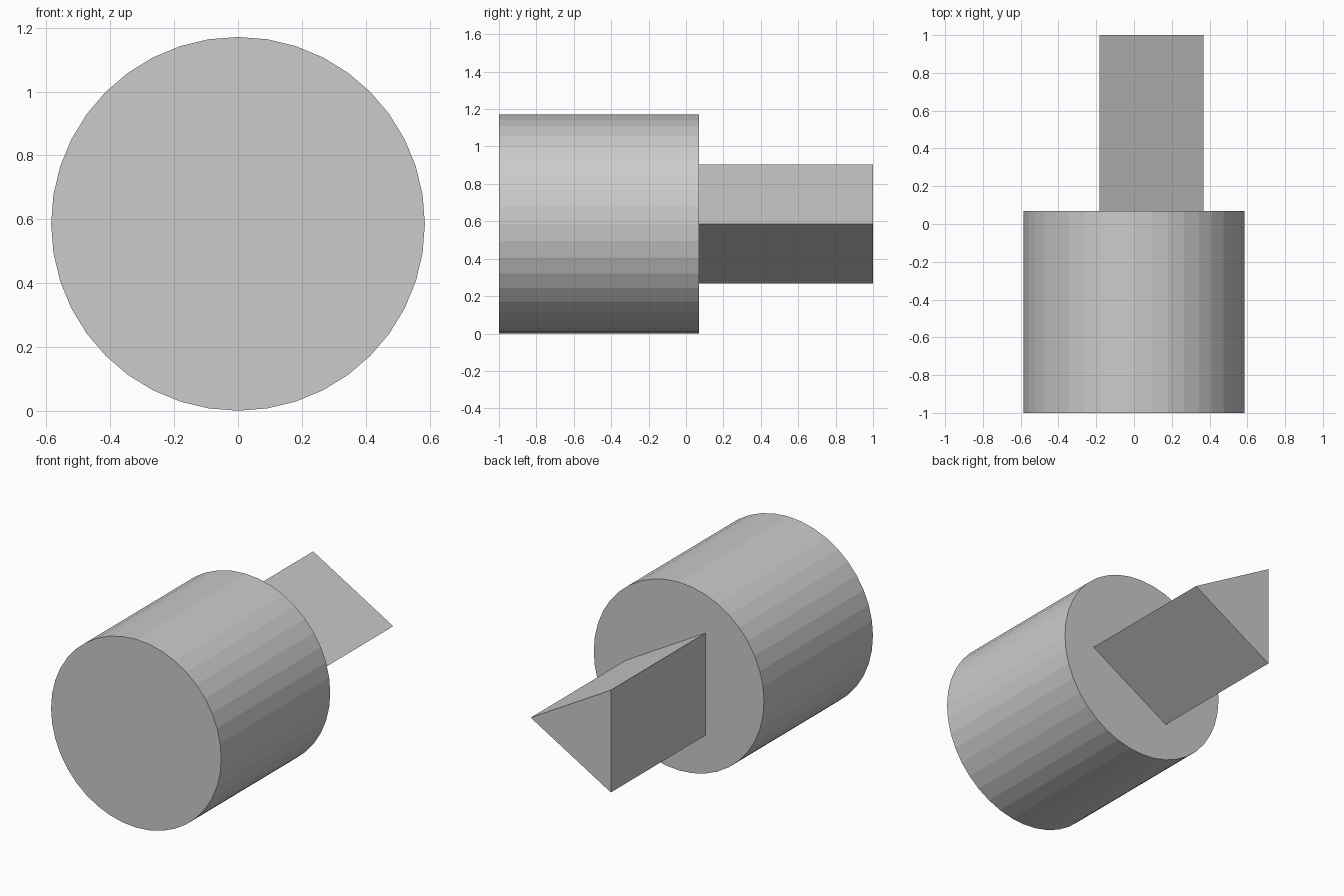
import bpy
import math

cube = bpy.data.objects.get("Cube")
if cube:
    bpy.data.objects.remove(cube, do_unlink=True)

AXIS_HEIGHT = 0.586

grey = bpy.data.materials.new("plain grey")
grey.use_nodes = True
colour = (0.6, 0.6, 0.6, 1)
grey.diffuse_color = colour
grey.node_tree.nodes["Principled BSDF"].inputs["Base Color"].default_value = colour


def bar(name, sides, radius, y_front, y_back):
    """Flat-shaded regular bar lying along y, with one corner edge towards +x."""
    angles = [math.tau * i / sides for i in range(sides)]
    verts = [(radius * math.cos(a), y, AXIS_HEIGHT + radius * math.sin(a))
             for y in (y_front, y_back) for a in angles]
    faces = [tuple(range(sides)), tuple(reversed(range(sides, 2 * sides)))]
    for i in range(sides):
        j = (i + 1) % sides
        faces.append((i, i + sides, j + sides, j))
    mesh = bpy.data.meshes.new(name)
    mesh.from_pydata(verts, [], faces)
    mesh.materials.append(grey)
    mesh.update()
    obj = bpy.data.objects.new(name, mesh)
    bpy.context.collection.objects.link(obj)
    return obj


# Wide round body at the front, triangular shaft behind it
bar("round_body", 40, 0.585, -1.0, 0.07)
bar("triangular_shaft", 3, 0.367, 0.07, 1.0)
